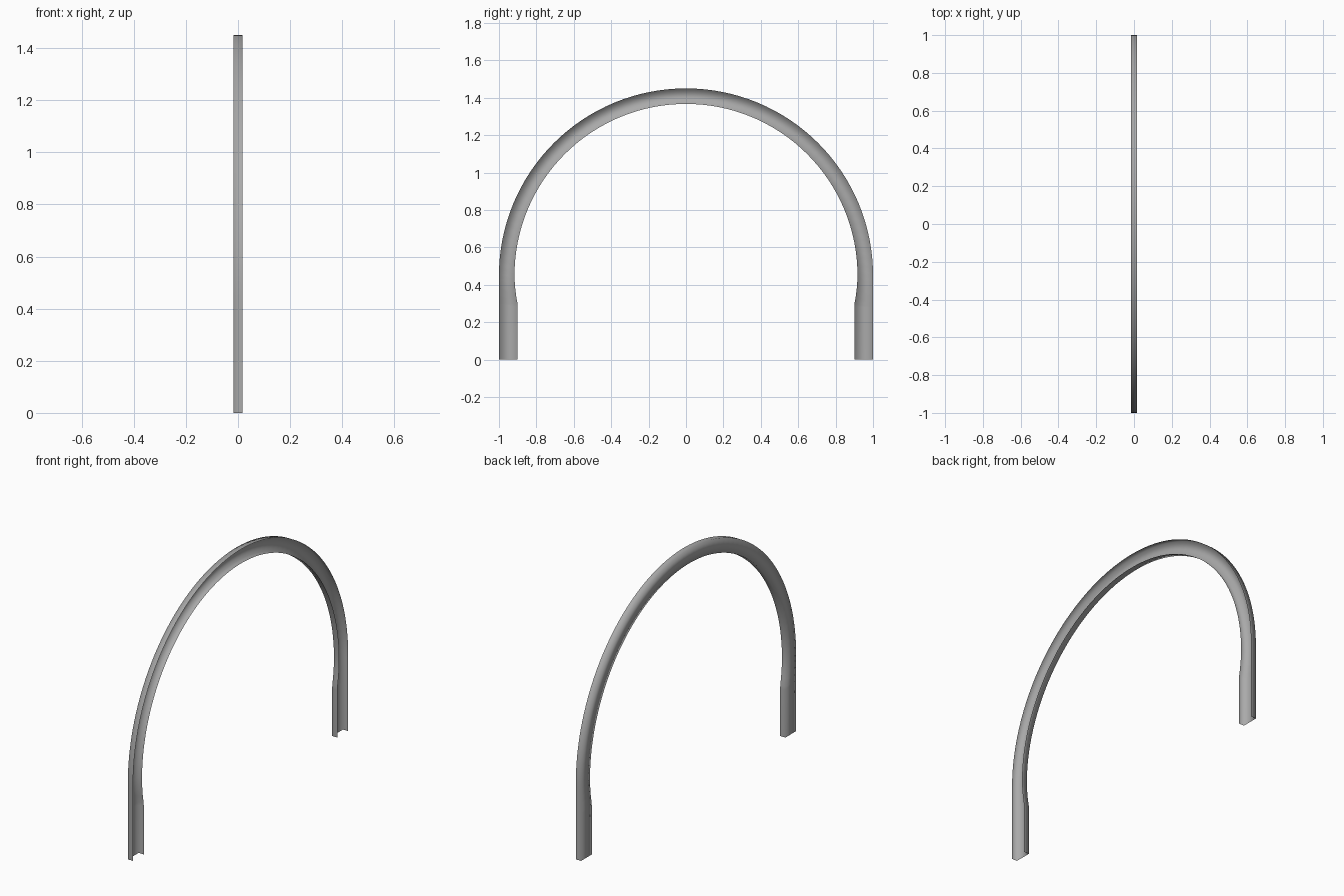
import bpy, bmesh
from math import sin, cos, pi

if "Cube" in bpy.data.objects:
    bpy.data.objects.remove(bpy.data.objects["Cube"])

HALF_W = 0.017             # half depth of the channel in x
SPRING = 0.45              # height where the round arch begins
R_OUT, R_IN = 1.0, 0.917
ARC_STEPS = 32             # per half arch

# Leg rows: (height, inner edge y), the foot is a little wider than the arch
legs = [(0.0, 0.90), (0.28, 0.90), (0.30, 0.901), (0.34, 0.908),
        (0.38, 0.913), (0.42, 0.916)]

# Half path as (outer point, inner point) pairs in the yz plane
half = [((R_OUT, z), (y, z)) for z, y in legs]
for i in range(ARC_STEPS + 1):
    a = pi / 2 * i / ARC_STEPS
    half.append(((R_OUT * cos(a), SPRING + R_OUT * sin(a)),
                 (R_IN * cos(a), SPRING + R_IN * sin(a))))

# Mirror to the other leg
flip = lambda p: (-p[0], p[1])
path = half + [(flip(o), flip(i)) for o, i in reversed(half[:-1])]

# Thin sheet channel: web on -x, flanges outside and inside, open to +x
bm = bmesh.new()
rows = []
for o, i in path:
    section = [(HALF_W, *o), (-HALF_W, *o), (-HALF_W, *i), (HALF_W, *i)]
    rows.append([bm.verts.new(c) for c in section])
for r0, r1 in zip(rows, rows[1:]):
    for k in range(3):
        bm.faces.new((r0[k], r1[k], r1[k + 1], r0[k + 1]))
for f in bm.faces:
    f.smooth = True
bm.normal_update()

# Make the web face outwards (-x)
bm.faces.ensure_lookup_table()
if bm.faces[1].normal.x > 0:
    bmesh.ops.reverse_faces(bm, faces=bm.faces[:])

mesh = bpy.data.meshes.new("arch_channel")
bm.to_mesh(mesh)
bm.free()
arch = bpy.data.objects.new("arch_channel", mesh)
bpy.context.collection.objects.link(arch)

# Dark grey finish
grey = bpy.data.materials.new("dark_grey")
grey.diffuse_color = (0.4, 0.4, 0.4, 1)
grey.use_nodes = True
grey.node_tree.nodes["Principled BSDF"].inputs["Base Color"].default_value = grey.diffuse_color
mesh.materials.append(grey)
